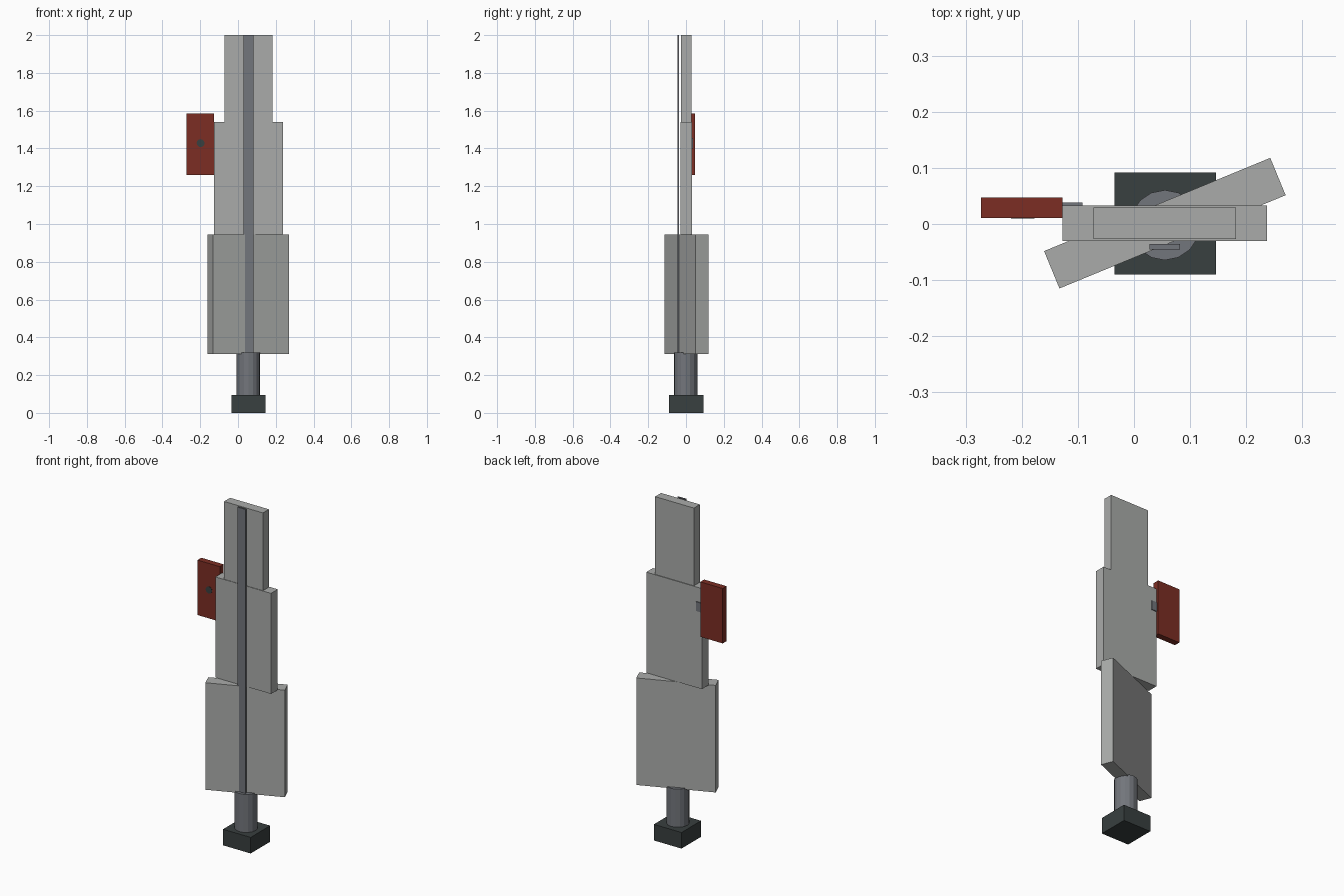
import bpy
import math

cube = bpy.data.objects.get("Cube")
if cube:
    bpy.data.objects.remove(cube, do_unlink=True)


def material(name, color):
    m = bpy.data.materials.new(name)
    m.use_nodes = True
    rgba = (*color, 1)
    m.diffuse_color = rgba
    m.node_tree.nodes["Principled BSDF"].inputs["Base Color"].default_value = rgba
    return m


light_grey = material("light grey", (0.40, 0.41, 0.40))
steel = material("steel grey", (0.17, 0.18, 0.20))
dark = material("dark slate", (0.04, 0.05, 0.05))
red = material("brick red", (0.20, 0.027, 0.017))


def box(name, x, y, z, mat, turn=0):
    """Box spanning the given ranges, turned about its own vertical axis."""
    spans = (x, y, z)
    bpy.ops.mesh.primitive_cube_add(size=1, location=[(a + b) / 2 for a, b in spans])
    ob = bpy.context.object
    ob.name = name
    ob.scale = [b - a for a, b in spans]
    ob.rotation_euler.z = math.radians(turn)
    ob.data.materials.append(mat)
    return ob


def cylinder(name, radius, depth, location, mat, sides, tilt=0):
    bpy.ops.mesh.primitive_cylinder_add(vertices=sides, radius=radius, depth=depth,
                                        location=location,
                                        rotation=(math.radians(tilt), 0, 0))
    ob = bpy.context.object
    ob.name = name
    ob.data.materials.append(mat)
    return ob


# Foot and post
box("foot", (-0.035, 0.146), (-0.09, 0.092), (0, 0.095), dark)
cylinder("post", 0.0625, 0.23, (0.055, -0.002, 0.205), steel, 16)

# Three stacked slabs, the lowest one turned
box("lower_slab", (-0.163, 0.273), (-0.0345, 0.0375), (0.312, 0.945), light_grey, 22.4)
box("middle_slab", (-0.127, 0.237), (-0.03, 0.033), (0.945, 1.54), light_grey)
box("upper_slab", (-0.072, 0.182), (-0.027, 0.029), (1.54, 2), light_grey)

# Long strip standing in front of the slabs
box("front_strip", (0.028, 0.082), (-0.045, -0.036), (0.312, 2), steel)

# Side panel with its bracket and pin
box("side_panel", (-0.273, -0.127), (0.011, 0.047), (1.26, 1.585), red)
box("panel_bracket", (-0.15, -0.092), (0.02, 0.038), (1.40, 1.455), steel)
cylinder("panel_pin", 0.021, 0.006, (-0.198, 0.0125, 1.428), dark, 12, 90)
